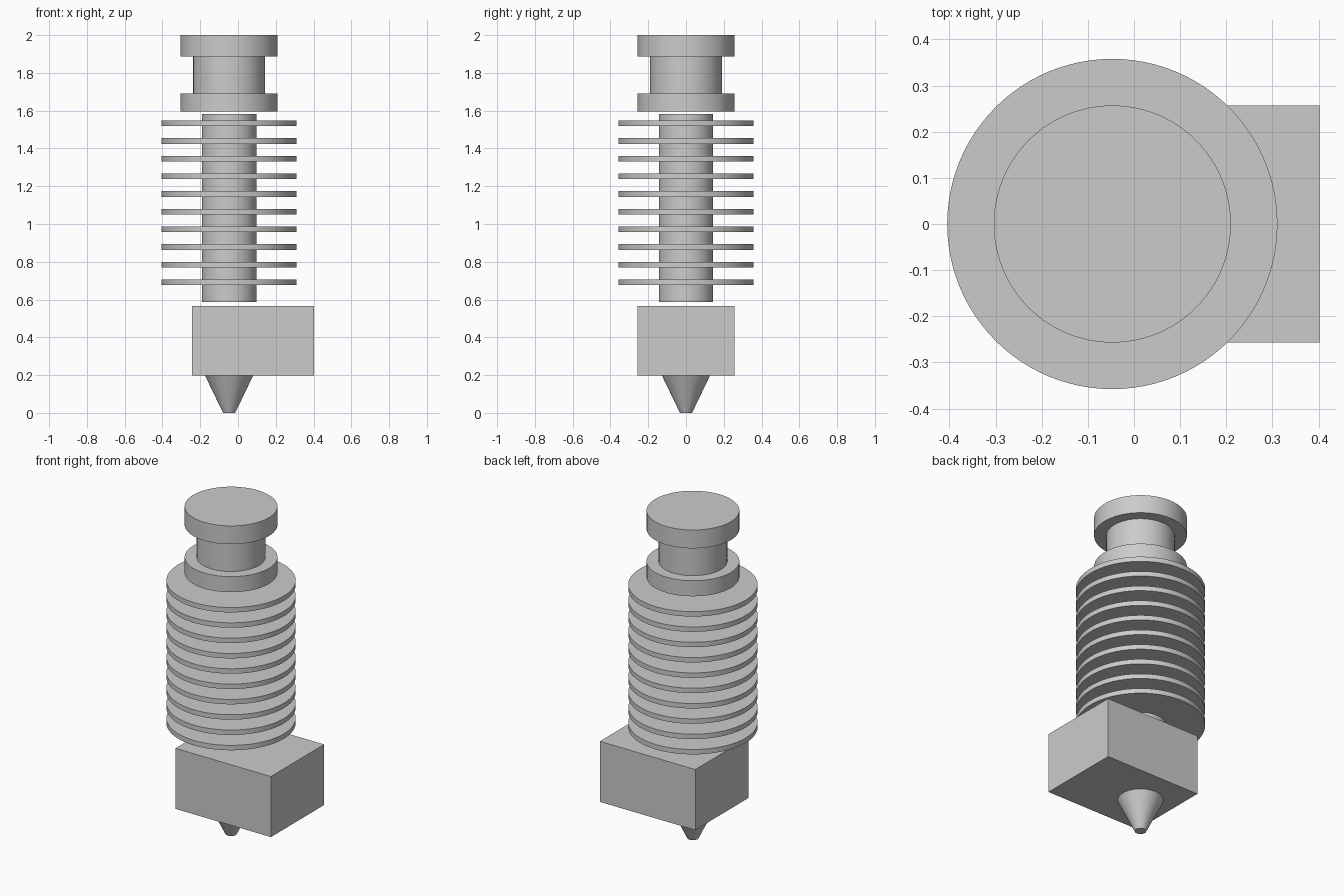
import bpy
import math

cube = bpy.data.objects.get("Cube")
if cube:
    bpy.data.objects.remove(cube, do_unlink=True)

AXIS_X = -0.047
SEGMENTS = 96

grey = bpy.data.materials.new("light_grey")
grey.use_nodes = True
colour = (0.6, 0.6, 0.6, 1)
grey.diffuse_color = colour
grey.node_tree.nodes["Principled BSDF"].inputs["Base Color"].default_value = colour


def turned(name, z0, z1, r0, r1=None):
    """Round part on the main axis, from z0 up to z1."""
    bpy.ops.mesh.primitive_cone_add(
        vertices=SEGMENTS, radius1=r0, radius2=r0 if r1 is None else r1,
        depth=z1 - z0, location=(AXIS_X, 0, (z0 + z1) / 2))
    obj = bpy.context.object
    obj.name = name
    obj.data.materials.append(grey)
    bpy.ops.object.shade_smooth_by_angle(angle=math.radians(30))
    return obj


# Mounting groove: two flanges around a narrower neck
turned("top_flange", 1.888, 2.0, 0.257)
turned("mount_neck", 1.69, 1.888, 0.19)
turned("lower_flange", 1.595, 1.69, 0.257)

# Heat sink: core with evenly spaced fins
turned("heat_sink_core", 0.586, 1.583, 0.144)
for i in range(10):
    z = 0.691 + i * 0.0936
    turned(f"cooling_fin_{i + 1}", z - 0.015, z + 0.015, 0.358)

# Heater block, offset towards +x
bpy.ops.mesh.primitive_cube_add(size=1, location=(0.08, 0, 0.382))
block = bpy.context.object
block.name = "heater_block"
block.scale = (0.645, 0.514, 0.37)
bpy.ops.object.transform_apply(location=False, rotation=False, scale=True)
block.data.materials.append(grey)

# Tapered nozzle
turned("nozzle", 0, 0.197, 0.032, 0.127)
